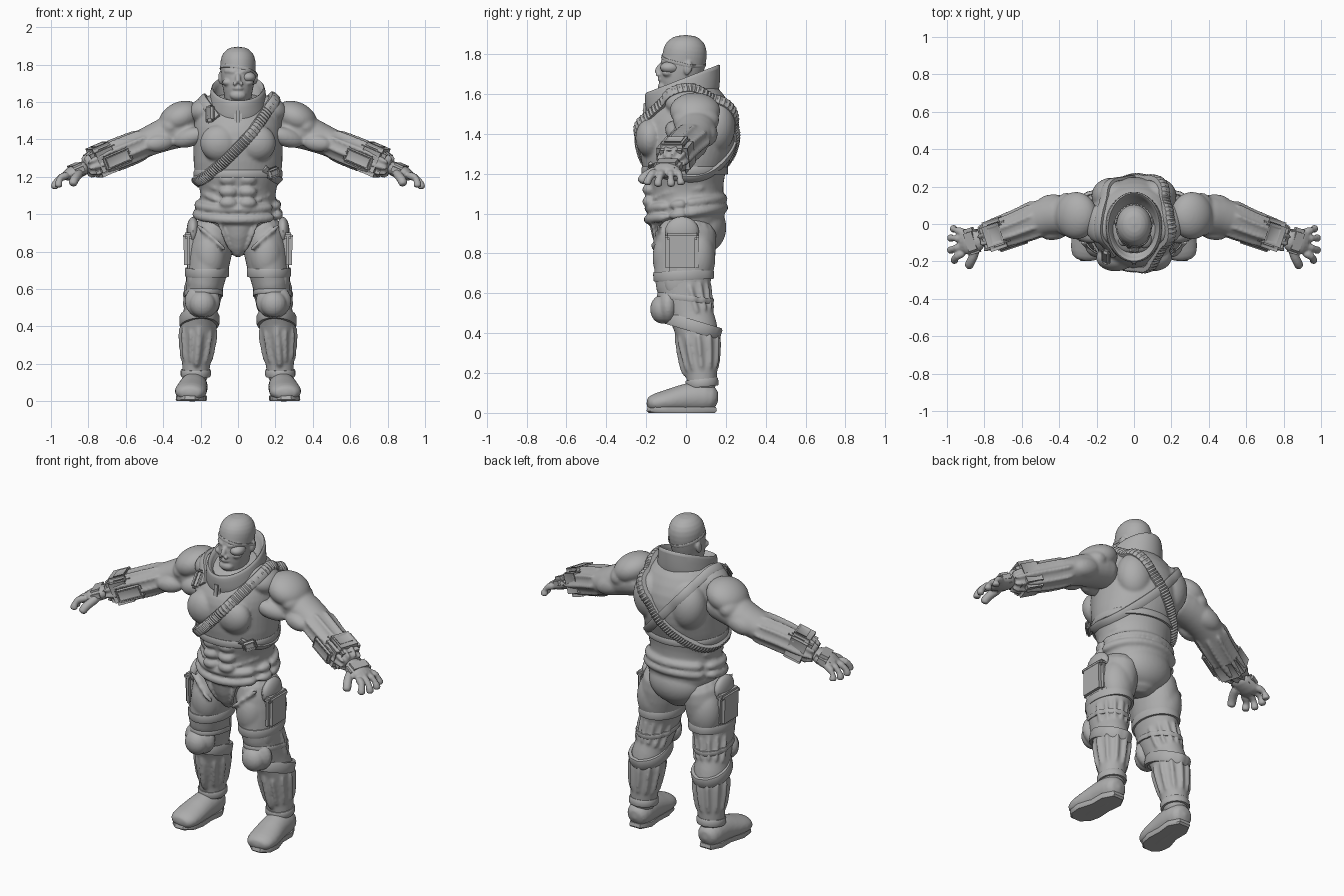
import bpy, bmesh, math
from mathutils import Vector, Matrix, Euler
from mathutils.bvhtree import BVHTree

if "Cube" in bpy.data.objects:
    bpy.data.objects.remove(bpy.data.objects["Cube"])
grey = bpy.data.materials.new("clay_grey")
grey.use_nodes = True
grey.diffuse_color = (0.42, 0.42, 0.42, 1)
grey.node_tree.nodes["Principled BSDF"].inputs["Base Color"].default_value = grey.diffuse_color


def finish(name, bm, voxel=0, mirror=False, subsurf=0):
    """Turn a bmesh into a named object; a voxel size fuses its pieces."""
    bmesh.ops.recalc_face_normals(bm, faces=bm.faces)
    me = bpy.data.meshes.new(name)
    bm.to_mesh(me)
    bm.free()
    me.materials.append(grey)
    ob = bpy.data.objects.new(name, me)
    bpy.context.collection.objects.link(ob)
    bpy.ops.object.select_all(action='DESELECT')
    ob.select_set(True)
    bpy.context.view_layer.objects.active = ob
    bpy.ops.object.shade_smooth_by_angle(angle=math.radians(40))
    if subsurf:
        ob.modifiers.new("Subsurf", 'SUBSURF').levels = subsurf
        ob.modifiers["Subsurf"].render_levels = subsurf
    if voxel:
        re = ob.modifiers.new("Remesh", 'REMESH')
        re.mode, re.voxel_size, re.use_smooth_shade = 'VOXEL', voxel, True
        sm = ob.modifiers.new("Smooth", 'SMOOTH')
        sm.factor, sm.iterations = 0.5, 3
    if mirror:
        ob.modifiers.new("Mirror", 'MIRROR').use_mirror_merge = False
    return ob


def circle(n):
    return [(math.cos(k * math.tau / n), math.sin(k * math.tau / n)) for k in range(n)]


def frame(pts, i):
    t = (pts[min(i + 1, len(pts) - 1)] - pts[max(i - 1, 0)]).normalized()
    v = t.cross(Vector((0, 1, 0) if abs(t.x) > 0.6 else (1, 0, 0))).normalized()
    return v.cross(t), v


def skin(bm, rings, closed=False):
    rows = [[bm.verts.new(p) for p in ring] for ring in rings]
    n = len(rows[0])
    for a, b in zip(rows, rows[1:] + ([rows[0]] if closed else [])):
        for k in range(n):
            bm.faces.new((a[k], a[(k + 1) % n], b[(k + 1) % n], b[k]))
    if not closed:
        bm.faces.new(rows[0])
        bm.faces.new(rows[-1])


def ellipses(sections, directions):
    """Points around each section, given as x, y, z, half width, half depth."""
    pts = [Vector(s[:3]) for s in sections]
    frames = [frame(pts, i) for i in range(len(pts))]
    return [[p + u * s[3] * c + v * s[4] * d for c, d in directions] for p, s, (u, v) in zip(pts, sections, frames)]


def sweep(bm, sections, n=16):
    skin(bm, ellipses(sections, circle(n)))


def rod(bm, pts, r):
    sweep(bm, [(*p, r, r) for p in pts], 8)


def ridges(bm, sections, angles, r):
    """Raised seams running along a swept limb."""
    for line in zip(*ellipses(sections, [(math.cos(a), math.sin(a)) for a in angles])):
        rod(bm, line, r)


def blob(bm, c, r, rot=(0, 0, 0)):
    m = Matrix.LocRotScale(Vector(c), Euler(rot), Vector(r))
    bmesh.ops.create_uvsphere(bm, u_segments=20, v_segments=12, radius=1, matrix=m)


def box(name, c, size, rot=(0, 0, 0), bevel=0.012, inset=0, mirror=True):
    bm = bmesh.new()
    bmesh.ops.create_cube(bm, size=1)
    bmesh.ops.scale(bm, vec=size, verts=bm.verts)
    bmesh.ops.bevel(bm, geom=bm.edges[:], offset=bevel, segments=2, affect='EDGES')
    if inset:
        big = [f for f in bm.faces if max(abs(x) for x in f.normal) > 0.99]
        bmesh.ops.inset_individual(bm, faces=big, thickness=inset, depth=-0.006)
    bm.transform(Matrix.LocRotScale(Vector(c), Euler(rot), None))
    finish(name, bm, mirror=mirror)


def wrap(name, body, c, d1, d2, w, thick, sag=0, ribs=0, arc=(0, 1), mirror=False, steps=96):
    """Band lying on a body, found by casting rays around a centre."""
    tree = BVHTree.FromObject(body, bpy.context.evaluated_depsgraph_get())
    c, d1, d2 = Vector(c), Vector(d1).normalized(), Vector(d2).normalized()
    closed, pts, outs, rings = arc == (0, 1), [], [], []
    for i in range(steps):
        a = math.tau * (arc[0] + (arc[1] - arc[0]) * i / (steps if closed else steps - 1))
        d = (d1 * math.cos(a) + d2 * math.sin(a) - Vector((0, 0, sag * abs(math.sin(a))))).normalized()
        pts.append(tree.ray_cast(c, d)[0] or c + d * 0.2)
        outs.append(d)
    for _ in range(4):
        mid = [(pts[i - 1] + pts[i] * 2 + pts[(i + 1) % steps]) / 4 for i in range(steps)]
        pts = mid if closed else [pts[0]] + mid[1:-1] + [pts[-1]]
    for i, (p, o) in enumerate(zip(pts, outs)):
        t = pts[(i + 1) % steps if closed else min(i + 1, steps - 1)] - pts[i - 1 if closed else max(i - 1, 0)]
        side = t.cross(o).normalized()
        o = side.cross(t).normalized() * (thick + (ribs if i % 2 else 0))
        rings.append([p + side * w * max(-1, min(1, 1.3 * x)) + o * max(-1, min(1, 1.3 * y)) for x, y in circle(12)])
    bm = bmesh.new()
    skin(bm, rings, closed)
    finish(name, bm, mirror=mirror)


# Torso with chest, belly and seat muscles, and soft waist folds
bm = bmesh.new()
sweep(bm, [(0, .01, .78, .05, .08), (0, .035, .85, .14, .135), (0, .03, .93, .2, .165), (0, .01, 1.0, .225, .195),
           (0, 0, 1.08, .2, .188), (0, 0, 1.14, .205, .19), (0, -.01, 1.22, .24, .212), (0, 0, 1.32, .24, .24),
           (0, .01, 1.42, .245, .25), (0, .02, 1.5, .24, .23), (0, .01, 1.58, .21, .18), (0, 0, 1.64, .14, .14)], 24)
sweep(bm, [(0, -.13, 1.0, .12, .065), (0, -.115, .9, .08, .065), (0, -.06, .76, .03, .055)])
blob(bm, (0, .09, .93), (.17, .115, .13))
for z, a, b, tip in ((1.0, .222, .19, .03), (1.05, .212, .186, .025)):
    rod(bm, [(a * c, b * s, z + tip * s) for c, s in circle(32) + [(1, 0)]], .026)
for s in (-1, 1):
    blob(bm, (s * .1, -.18, 1.38), (.105, .075, .1))
    blob(bm, (s * .12, .15, 1.44), (.11, .1, .14))
    blob(bm, (s * .17, .0, 1.56), (.1, .11, .07), (0, s * .4, 0))
    rod(bm, [(s * .12, -.165, 1.0), (s * .08, -.17, .9), (s * .035, -.11, .79)], .012)
    for z, r in ((1.185, .036), (1.12, .032), (1.06, .032)):
        blob(bm, (s * .05, -.18, z), (.052, .04, r))
    for z in (1.16, 1.1):
        rod(bm, [(s * .1, -.17, z - .03), (s * .165, -.115, z), (s * .195, -.02, z + .02), (s * .18, .1, z + .03)], .018)
torso = finish("torso", bm, .009, subsurf=1)

# Arms
arm_path = [(.2, .04, 1.46, .11, .095), (.32, .05, 1.455, .11, .1), (.42, .05, 1.415, .105, .088),
            (.5, .035, 1.38, .1, .077), (.58, .0, 1.345, .09, .08), (.66, -.03, 1.315, .085, .08),
            (.74, -.055, 1.28, .08, .075), (.83, -.085, 1.245, .062, .045)]
bm = bmesh.new()
sweep(bm, arm_path)
blob(bm, (.31, .045, 1.515), (.122, .13, .085), (0, .45, 0))
blob(bm, (.36, .05, 1.47), (.08, .12, .07), (0, .7, 0))
blob(bm, (.42, -.045, 1.38), (.08, .04, .046), (0, .15, -.2))
blob(bm, (.43, .1, 1.4), (.1, .06, .06), (0, .35, 0))
blob(bm, (.26, -.05, 1.41), (.1, .05, .05), (0, .3, .3))
ridges(bm, arm_path[3:], [k * math.tau / 9 for k in range(9)], .012)
finish("arm", bm, .009, True, 1)

# Forearm guards, with their panels, and hand cuffs
tilt = (0, .39, -.32)
box("forearm_guard", (.725, -.05, 1.292), (.15, .165, .165), tilt, .025, .02)
box("forearm_panel", (.645, -.11, 1.295), (.16, .035, .085), tilt, .01, .015)
box("wrist_plate", (.735, -.055, 1.345), (.1, .125, .06), tilt, .018, .015)
box("hand_cuff", (.865, -.09, 1.235), (.09, .14, .068), tilt, .02)

# Hands
bm = bmesh.new()
sweep(bm, [(.8, -.08, 1.255, .058, .042), (.86, -.09, 1.232, .068, .042), (.94, -.1, 1.195, .078, .032)])
for y0, x1, y1, z1 in ((-.045, .965, -.025, 1.14), (-.08, .981, -.075, 1.13),
                       (-.115, .981, -.14, 1.13), (-.15, .96, -.195, 1.14)):
    rod(bm, [(.9, y0, 1.21), (.955, (y0 + y1) / 2, 1.198), (.98 if x1 > .97 else x1, y1, 1.165), (x1, y1, z1)], .025)
rod(bm, [(.84, -.12, 1.225), (.86, -.18, 1.205), (.88, -.215, 1.18), (.885, -.23, 1.15)], .027)
finish("hand", bm, .006, True, 1)

# Legs with pleated gaiters
leg_path = [(.125, .02, .99, .1, .14), (.14, 0, .86, .125, .16), (.158, -.01, .74, .118, .155),
            (.178, -.02, .63, .104, .142), (.192, .01, .53, .092, .118), (.202, .035, .47, .092, .112),
            (.21, .06, .4, .102, .11), (.215, .07, .3, .09, .096), (.224, .08, .2, .075, .077),
            (.23, .08, .08, .074, .076)]
bm = bmesh.new()
sweep(bm, leg_path)
blob(bm, (.15, -.08, .78), (.09, .09, .14))
blob(bm, (.17, .06, .78), (.1, .09, .15))
ridges(bm, leg_path[6:9], [k * math.tau / 11 for k in range(11)], .013)
ridges(bm, leg_path[3:6], [-.3 - k * .42 for k in range(7)], .014)
for k in range(4):
    rod(bm, [(.06 + k * .035, -.15 + k * .005, .8 + k * .03), (.12 + k * .035, -.172 + k * .012, .86 + k * .03)], .014)
rod(bm, [(.205, -.045, .43), (.212, -.03, .3), (.225, 0, .17)], .022)
leg = finish("leg", bm, .009, True, 1)
for name, c, tip, w, thick in (("knee_strap", (.18, 0, .575), -.12, .014, .007), ("thigh_cuff", (.165, 0, .69), .05, .024, .009),
                               ("gaiter_cuff", (.205, .04, .435), -.3, .03, .013), ("boot_cuff", (.226, .08, .15), .1, .02, .01)):
    wrap(name, leg, c, (1, 0, 0), (0, 1, tip), w, thick, mirror=True)

# Knee pads
bm = bmesh.new()
blob(bm, (.19, -.12, .52), (.07, .06, .072))
blob(bm, (.19, -.09, .535), (.095, .052, .092))
finish("knee_pad", bm, .007, True)

# Thigh pouches
box("thigh_pouch", (.265, -.02, .805), (.05, .165, .19), (0, .02, 0), .018)
box("pouch_flap", (.266, -.02, .885), (.056, .172, .035), (0, .02, 0), .012)
bm = bmesh.new()
blob(bm, (.24, -.02, .91), (.035, .085, .075))
blob(bm, (.245, -.02, .66), (.032, .09, .1))
finish("pouch_padding", bm, mirror=True)

# Boots and soles
bm = bmesh.new()
sweep(bm, [(.235, .165, .06, .055, .05), (.235, .1, .08, .078, .085), (.24, 0, .075, .078, .078),
           (.25, -.08, .058, .088, .062), (.255, -.15, .05, .088, .052), (.26, -.2, .04, .062, .034)])
rod(bm, [(.18, -.02, .09), (.245, -.03, .135), (.315, -.02, .09)], .02)
rod(bm, [(.172, -.09, .06), (.25, -.1, .115), (.333, -.09, .06)], .016)
finish("boot", bm, .008, True, 1)
bm = bmesh.new()
outline = [(.2, .155), (.27, .155), (.305, .09), (.305, 0), (.333, -.09), (.325, -.16), (.285, -.198),
           (.23, -.198), (.185, -.155), (.17, -.09), (.175, 0), (.165, .09)]
skin(bm, [[(.245 + (x - .245) * k, y * k, z) for x, y in outline] for k, z in ((.94, 0), (1, .01), (.97, .03))])
finish("sole", bm, mirror=True)

# Chest band, crossing straps and buckles
wrap("chest_band", torso, (0, 0, 1.215), (1, 0, 0), (0, 1, 0), .02, .01)
wrap("ribbed_bandolier", torso, (-.02, 0, 1.4), (.2, .03, .22), (0, 1, 0), .029, .017, .28, .006, steps=200)
wrap("plain_strap", torso, (.02, 0, 1.4), (-.2, .03, .22), (0, 1, 0), .024, .012, .2, arc=(-.12, .62))
box("strap_clip", (-.15, -.175, 1.535), (.05, .035, .11), (-.6, -.3, -.4), .012, .009, False)
box("side_buckle", (.19, -.16, 1.22), (.08, .03, .06), (0, -.3, .7), .01, .01, False)

# Tall tilted collar
bm = bmesh.new()
skin(bm, [[(a * c, -.017 + b * s, z + slope * b * s) for c, s in circle(32)] for a, b, z, slope in (
    (.12, .13, 1.5, .2), (.165, .18, 1.52, .25), (.155, .188, 1.6, .3), (.147, .192, 1.67, .38),
    (.139, .184, 1.68, .39), (.123, .167, 1.67, .38), (.11, .14, 1.58, .25))])
finish("collar", bm, subsurf=1)
box("collar_tab", (0, -.2, 1.52), (.045, .03, .09), (-.1, 0, 0), .012, 0, False)

# Head and face
bm = bmesh.new()
sweep(bm, [(0, -.01, 1.54, .075, .08), (0, -.03, 1.62, .07, .09), (0, -.035, 1.66, .08, .102),
           (0, -.025, 1.71, .089, .112), (0, -.01, 1.77, .095, .113), (0, -.003, 1.82, .098, .113),
           (0, .0, 1.865, .082, .095), (0, 0, 1.897, .04, .045)], 20)
blob(bm, (0, -.112, 1.635), (.045, .03, .028))
rod(bm, [(0, -.12, 1.755), (0, -.142, 1.72), (0, -.148, 1.7)], .016)
rod(bm, [(-.03, -.122, 1.672), (0, -.14, 1.675), (.03, -.122, 1.672)], .011)
for s in (-1, 1):
    rod(bm, [(s * .075, -.075, 1.765), (s * .04, -.112, 1.765), (s * .01, -.122, 1.757)], .014)
    blob(bm, (s * .055, -.09, 1.705), (.03, .03, .02))
    blob(bm, (s * .018, -.14, 1.698), (.012, .013, .011))
    blob(bm, (s * .093, .01, 1.73), (.013, .022, .036), (-.2, 0, 0))
head = finish("head", bm, .006, subsurf=1)
bm = bmesh.new()
blob(bm, (.05, -.075, 1.732), (.044, .056, .032), (0, 0, .3))
finish("eye_patch", bm)
wrap("eye_patch_strap", head, (0, -.01, 1.765), (1, 0, -.2), (0, 1, -.2), .008, .004)
